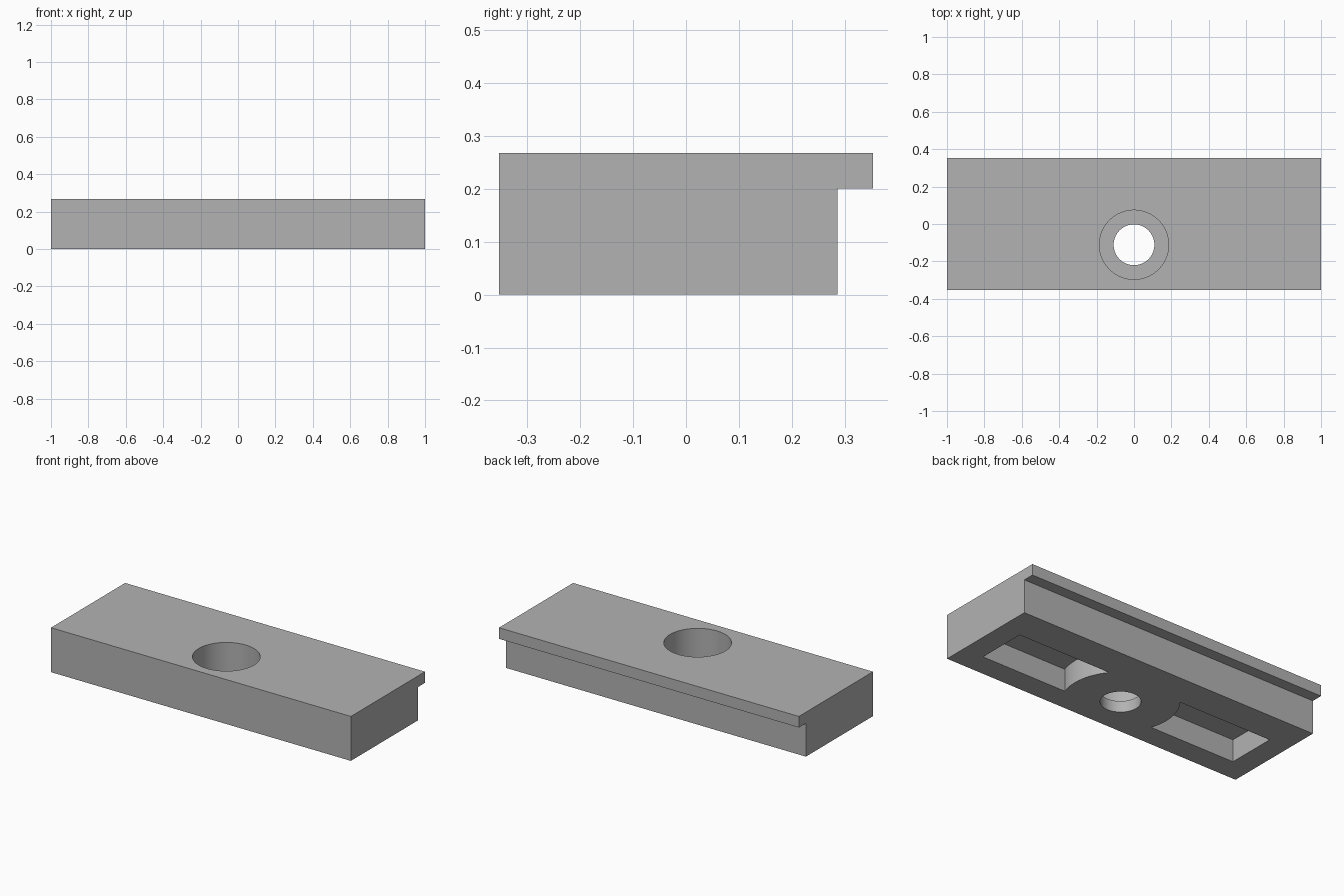
import bpy, bmesh
from math import asin, sin, cos, tau

HEIGHT = 0.268
BACK = 0.353
LEDGE = 0.067            # lip overhang, lip thickness and counterbore floor
HOLE_Y = -0.111
BOSS_R = 0.317           # rounded pocket end, concentric with the hole

cube = bpy.data.objects.get("Cube")
if cube:
    bpy.data.objects.remove(cube, do_unlink=True)

grey = bpy.data.materials.new("plain_grey")
grey.use_nodes = True
colour = (0.45, 0.45, 0.45, 1)
grey.diffuse_color = colour
grey.node_tree.nodes["Principled BSDF"].inputs["Base Color"].default_value = colour


def prism(name, points, offset):
    """Extrude a closed outline along the offset vector."""
    bm = bmesh.new()
    face = bm.faces.new([bm.verts.new(p) for p in points])
    moved = bmesh.ops.extrude_face_region(bm, geom=[face])["geom"]
    verts = [v for v in moved if isinstance(v, bmesh.types.BMVert)]
    bmesh.ops.translate(bm, verts=verts, vec=offset)
    bmesh.ops.recalc_face_normals(bm, faces=bm.faces)
    mesh = bpy.data.meshes.new(name)
    bm.to_mesh(mesh)
    bm.free()
    mesh.materials.append(grey)
    obj = bpy.data.objects.new(name, mesh)
    bpy.context.collection.objects.link(obj)
    return obj


def cylinder(name, radius, bottom, top, sides=64):
    ring = [(radius * cos(tau * i / sides), HOLE_Y + radius * sin(tau * i / sides), bottom)
            for i in range(sides)]
    return prism(name, ring, (0, 0, top - bottom))


def pocket(name, side):
    """Rectangular pocket whose inner end curves around the hole."""
    front, back, outer, steps = -0.215, 0.088, 0.866, 16
    start = asin((front - HOLE_Y) / BOSS_R)
    end = asin((back - HOLE_Y) / BOSS_R)
    angles = [start + (end - start) * i / steps for i in range(steps + 1)]
    outline = [(BOSS_R * cos(a), HOLE_Y + BOSS_R * sin(a)) for a in angles]
    outline += [(outer, back), (outer, front)]
    return prism(name, [(side * x, y, -0.1) for x, y in outline], (0, 0, 0.1 + HEIGHT / 2))


# Block with an overhanging lip along the back
profile = [(-BACK, 0), (BACK - LEDGE, 0), (BACK - LEDGE, HEIGHT - LEDGE),
           (BACK, HEIGHT - LEDGE), (BACK, HEIGHT), (-BACK, HEIGHT)]
block = prism("lipped_block", [(-1, y, z) for y, z in profile], (2, 0, 0))

# Counterbored hole and the two underside pockets
cutters = [cylinder("counterbore_cutter", 0.185, LEDGE, 0.4),
           cylinder("hole_cutter", 0.109, -0.1, 0.15),
           pocket("left_pocket_cutter", 1),
           pocket("right_pocket_cutter", -1)]

bpy.ops.object.select_all(action="DESELECT")
bpy.context.view_layer.objects.active = block
block.select_set(True)
for cutter in cutters:
    cutter.hide_render = True
    cut = block.modifiers.new(cutter.name, "BOOLEAN")
    cut.operation = "DIFFERENCE"
    cut.solver = "EXACT"
    cut.object = cutter
    bpy.ops.object.modifier_apply(modifier=cut.name)
    bpy.data.objects.remove(cutter, do_unlink=True)

bpy.ops.object.shade_smooth_by_angle()
